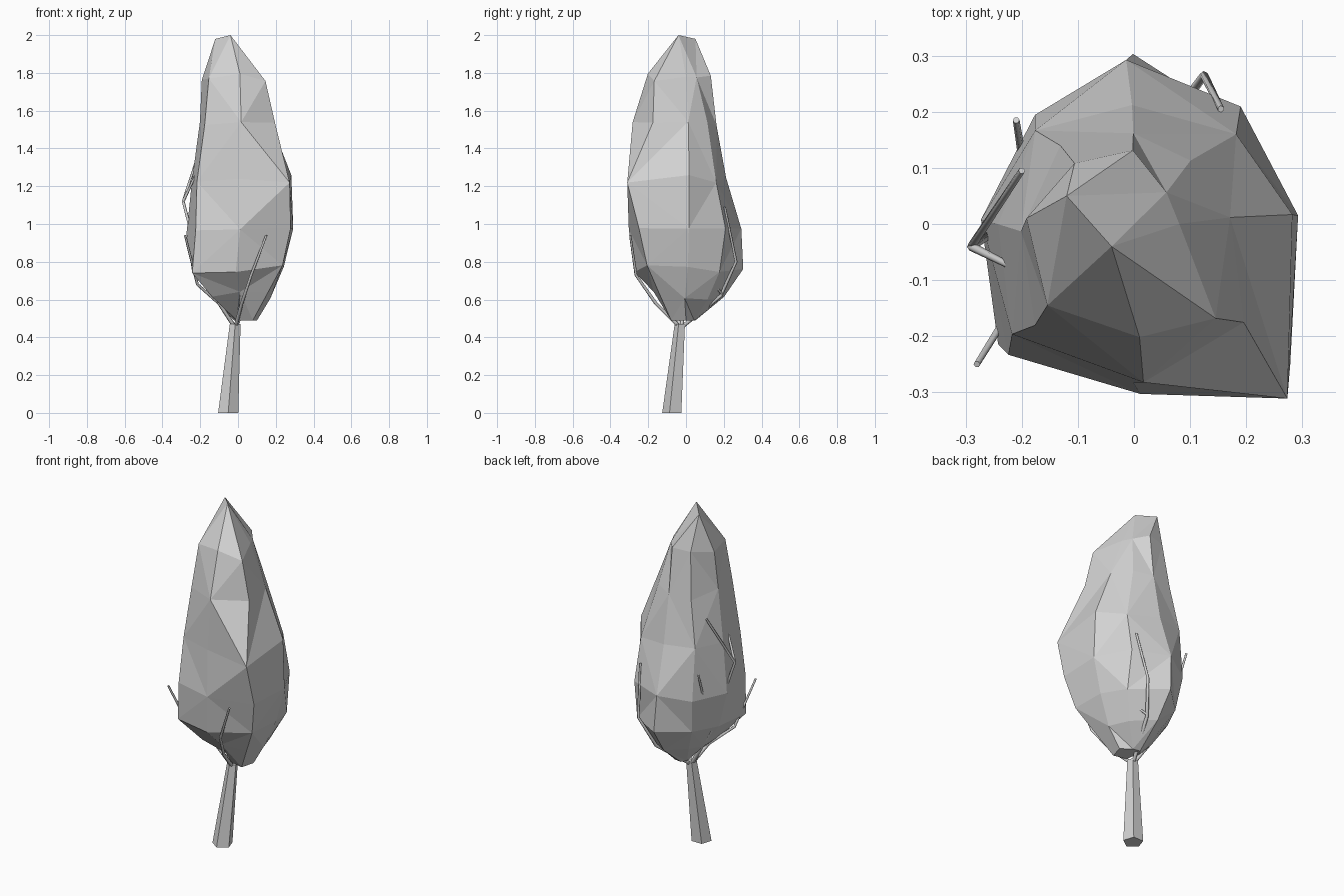
import bpy, bmesh, math, random

random.seed(4)
if "Cube" in bpy.data.objects:
    bpy.data.objects.remove(bpy.data.objects["Cube"], do_unlink=True)

grey = bpy.data.materials.new("pale_grey")
grey.use_nodes = True
grey.diffuse_color = (0.65, 0.65, 0.65, 1)
grey.node_tree.nodes["Principled BSDF"].inputs["Base Color"].default_value = grey.diffuse_color


def add_mesh(name, bm):
    bmesh.ops.recalc_face_normals(bm, faces=bm.faces)
    mesh = bpy.data.meshes.new(name)
    bm.to_mesh(mesh)
    bm.free()
    mesh.materials.append(grey)
    obj = bpy.data.objects.new(name, mesh)
    bpy.context.collection.objects.link(obj)


def add_branch(name, points, thick=0.011, thin=0.006):
    """Thin tapering tube through the points."""
    curve = bpy.data.curves.new(name, "CURVE")
    curve.dimensions = "3D"
    curve.bevel_depth = 1.0
    curve.bevel_resolution = 1
    curve.use_fill_caps = True
    spline = curve.splines.new("POLY")
    spline.points.add(len(points) - 1)
    for i, (point, co) in enumerate(zip(spline.points, points)):
        point.co = (*co, 1)
        point.radius = thick + (thin - thick) * i / (len(points) - 1)
    curve.materials.append(grey)
    obj = bpy.data.objects.new(name, curve)
    bpy.context.collection.objects.link(obj)


# Trunk: a leaning five-sided taper
bm = bmesh.new()
base, top = [], []
for i in range(5):
    a = math.tau * i / 5 - math.pi / 2
    c, s = math.cos(a), math.sin(a)
    base.append(bm.verts.new((-0.052 + 0.056 * c, -0.07 + 0.056 * s, 0)))
    top.append(bm.verts.new((-0.015 + 0.03 * c, -0.03 + 0.03 * s, 0.47)))
for i in range(5):
    j = (i + 1) % 5
    bm.faces.new((base[i], base[j], top[j], top[i]))
bm.faces.new(base)
bm.faces.new(top)
add_mesh("trunk", bm)

# Foliage: height, then reach to left, back-left, back, back-right,
# right, front-right, front and front-left
RINGS = [
    (0.49, (0.10, 0.06, 0.05, 0.03, 0.01, 0.01, 0.06, 0.11)),
    (0.62, (0.17, 0.17, 0.20, 0.12, 0.12, 0.19, 0.17, 0.21)),
    (0.76, (0.24, 0.26, 0.30, 0.22, 0.22, 0.32, 0.27, 0.31)),
    (0.96, (0.29, 0.28, 0.29, 0.26, 0.27, 0.32, 0.30, 0.37)),
    (1.24, (0.28, 0.24, 0.21, 0.24, 0.24, 0.29, 0.28, 0.41)),
    (1.52, (0.17, 0.15, 0.16, 0.19, 0.20, 0.25, 0.28, 0.26)),
    (1.78, (0.08, 0.08, 0.13, 0.15, 0.19, 0.21, 0.20, 0.22)),
]
SIDES = 8
bm = bmesh.new()
rings = []
for i, (z, reach) in enumerate(RINGS):
    ring = []
    for j, r in enumerate(reach):
        wobble = random.uniform(-0.1, 0.1) if 0 < i else 0
        a = math.tau * (j + wobble) / SIDES
        ring.append(bm.verts.new((1.01 * r * math.cos(a), 1.01 * r * math.sin(a),
                                  z + 0.25 * wobble)))
    rings.append(ring)

# The crown closes on a short sloping ridge
high = bm.verts.new((-0.04, -0.04, 2.0))
low = bm.verts.new((-0.12, 0.05, 1.98))
rings.append([low if j in (2, 3, 4) else high for j in range(SIDES)])

for i, (lower, upper) in enumerate(zip(rings, rings[1:])):
    for j in range(SIDES):
        k = (j + 1) % SIDES
        if (i + j) % 2 == 0:
            tris = ((lower[j], lower[k], upper[j]), (upper[j], lower[k], upper[k]))
        else:
            tris = ((lower[j], upper[k], upper[j]), (lower[j], lower[k], upper[k]))
        for tri in tris:
            if len(set(tri)) == 3:
                bm.faces.new(tri)
bm.faces.new(rings[0])
add_mesh("foliage", bm)

# Branches fanning out from the trunk top
fork = (-0.015, -0.028, 0.45)
right_fork = (-0.185, 0.03, 0.715)
elbow = (-0.29, -0.04, 1.12)
add_branch("front_branch", [fork, (0.02, -0.16, 0.58), (0.07, -0.265, 0.73), (0.15, -0.295, 0.94)])
add_branch("front_right_branch", [fork, (-0.1, -0.07, 0.58), (-0.215, -0.145, 0.68), (-0.28, -0.25, 0.94)])
add_branch("back_branch", [fork, (0.065, 0.185, 0.62), (0.125, 0.265, 0.8), (0.155, 0.205, 1.09)])
add_branch("back_twig", [(0.07, 0.19, 0.63), (0.13, 0.14, 0.69)], 0.007, 0.005)
add_branch("right_branch", [fork, right_fork, elbow, (-0.2, 0.095, 1.4)])
add_branch("right_twig", [elbow, (-0.22, -0.075, 1.27)], 0.008, 0.006)
add_branch("back_right_branch", [right_fork, (-0.21, 0.185, 1.11)], 0.009, 0.006)
